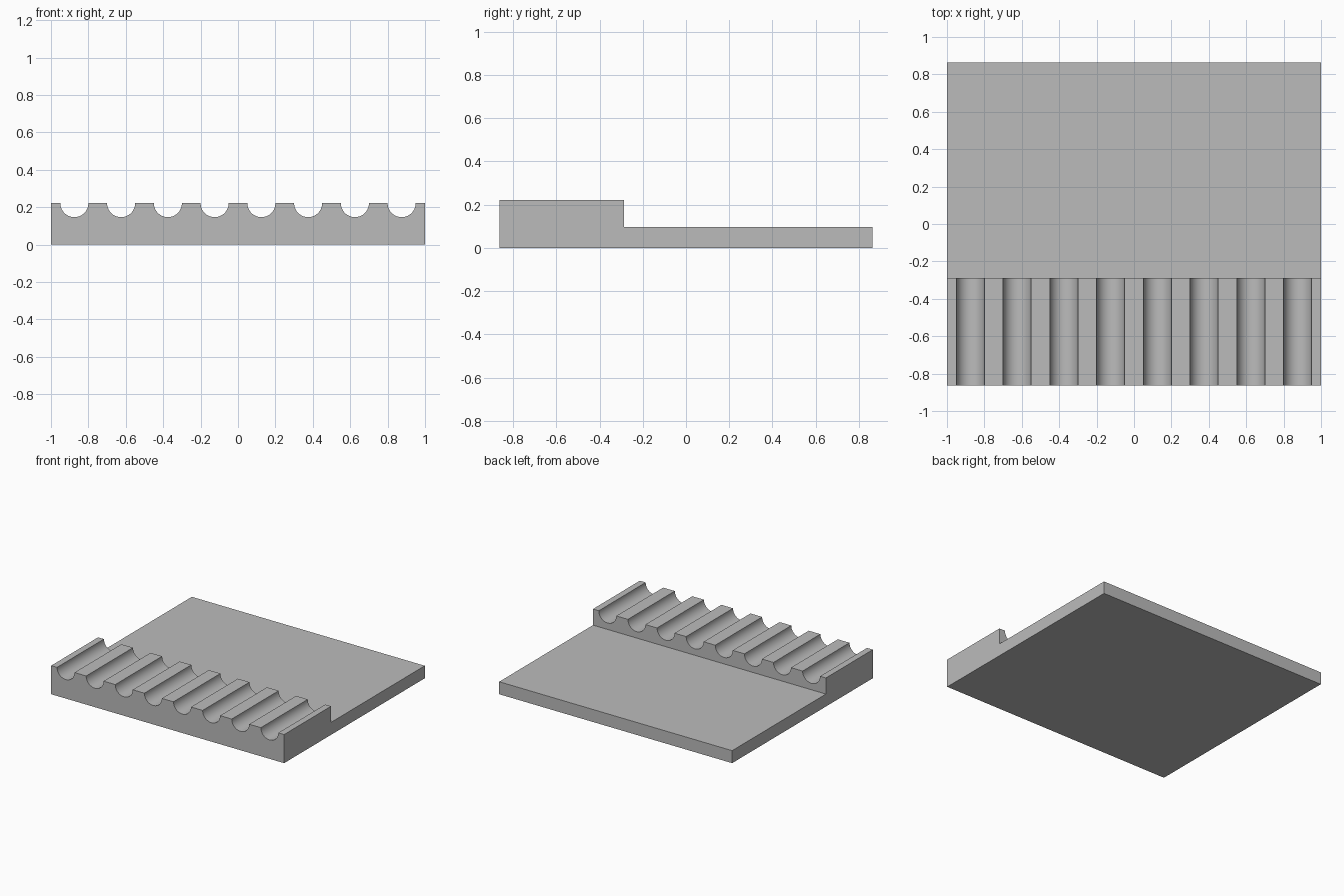
import bpy
import bmesh
import math
from mathutils import Matrix, Vector

HALF_WIDTH, HALF_DEPTH = 1.0, 0.8625
STEP_Y = -0.2875
PLATE_Z, RAIL_Z = 0.097, 0.222
GROOVES, PITCH, RADIUS = 8, 0.25, 0.075

if "Cube" in bpy.data.objects:
    bpy.data.objects.remove(bpy.data.objects["Cube"], do_unlink=True)


def make_object(name, bm):
    bmesh.ops.recalc_face_normals(bm, faces=bm.faces)
    mesh = bpy.data.meshes.new(name)
    bm.to_mesh(mesh)
    bm.free()
    obj = bpy.data.objects.new(name, mesh)
    bpy.context.collection.objects.link(obj)
    return obj


grey = bpy.data.materials.new("plain grey")
grey.use_nodes = True
colour = (0.5, 0.5, 0.5, 1)
grey.diffuse_color = colour
grey.node_tree.nodes["Principled BSDF"].inputs["Base Color"].default_value = colour

# Stepped body: side profile swept across the width
profile = [(-HALF_DEPTH, 0), (HALF_DEPTH, 0), (HALF_DEPTH, PLATE_Z),
           (STEP_Y, PLATE_Z), (STEP_Y, RAIL_Z), (-HALF_DEPTH, RAIL_Z)]
bm = bmesh.new()
side = bm.faces.new([bm.verts.new((-HALF_WIDTH, y, z)) for y, z in profile])
swept = bmesh.ops.extrude_face_region(bm, geom=[side])["geom"]
bmesh.ops.translate(bm, vec=Vector((2 * HALF_WIDTH, 0, 0)),
                    verts=[v for v in swept if isinstance(v, bmesh.types.BMVert)])
body = make_object("grooved_base", bm)
body.data.materials.append(grey)

# Row of round cutters, centred on the rail's top surface
bm = bmesh.new()
for i in range(GROOVES):
    x = (i - (GROOVES - 1) / 2) * PITCH
    place = (Matrix.Translation((x, (STEP_Y - HALF_DEPTH) / 2, RAIL_Z))
             @ Matrix.Rotation(math.pi / 2, 4, "X"))
    bmesh.ops.create_cone(bm, cap_ends=True, segments=64, radius1=RADIUS,
                          radius2=RADIUS, depth=0.8, matrix=place)
cutter = make_object("groove_cutter", bm)
cutter.data.materials.append(grey)
cutter.hide_render = True

# Cut the grooves, then discard the cutter
cut = body.modifiers.new("grooves", "BOOLEAN")
cut.operation = "DIFFERENCE"
cut.solver = "EXACT"
cut.object = cutter
bpy.ops.object.select_all(action="DESELECT")
bpy.context.view_layer.objects.active = body
body.select_set(True)
bpy.ops.object.modifier_apply(modifier=cut.name)
bpy.data.objects.remove(cutter, do_unlink=True)

# Smooth groove walls, crisp edges
bpy.ops.object.shade_smooth_by_angle(angle=math.radians(30))
